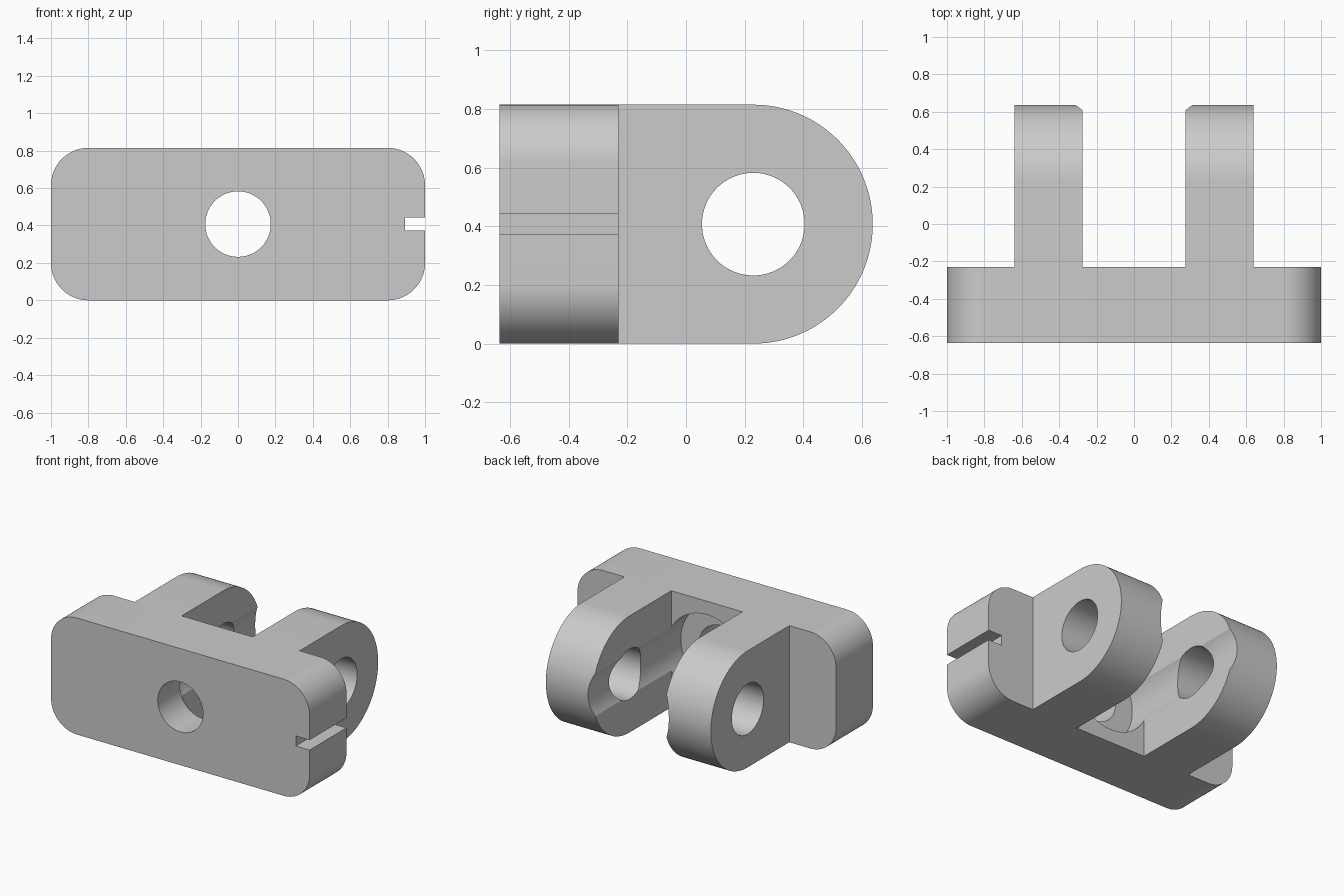
import bpy, bmesh, math
from mathutils import Vector

cube = bpy.data.objects.get("Cube")
if cube:
    bpy.data.objects.remove(cube, do_unlink=True)

# Main dimensions
HEIGHT = 0.815
MID = HEIGHT / 2
FRONT, STEP, BACK = -0.637, -0.23, 0.637
LUG_IN, LUG_OUT = 0.275, 0.638
PIVOT_Y = BACK - MID
HOLE_R, BORE_R, BORE_DEPTH = 0.175, 0.313, 0.16
CORNER = 0.2

grey = bpy.data.materials.new("plain grey")
grey.use_nodes = True
colour = (0.6, 0.6, 0.6, 1)
grey.diffuse_color = colour
grey.node_tree.nodes["Principled BSDF"].inputs["Base Color"].default_value = colour


def arc(cx, cy, r, start, end, steps):
    angles = [math.radians(start + (end - start) * i / steps) for i in range(steps + 1)]
    return [(cx + r * math.cos(a), cy + r * math.sin(a)) for a in angles]


def extrude(name, points, axis, start, end):
    """Extrude a closed profile: (x, z) along y, or (y, z) along x."""
    def place(u, v, w):
        return Vector((u, w, v)) if axis == "y" else Vector((w, u, v))
    bm = bmesh.new()
    face = bm.faces.new([bm.verts.new(place(u, v, start)) for u, v in points])
    result = bmesh.ops.extrude_face_region(bm, geom=[face])
    moved = [g for g in result["geom"] if isinstance(g, bmesh.types.BMVert)]
    bmesh.ops.translate(bm, verts=moved, vec=place(0, 0, end - start))
    bmesh.ops.recalc_face_normals(bm, faces=bm.faces[:])
    mesh = bpy.data.meshes.new(name)
    bm.to_mesh(mesh)
    bm.free()
    mesh.materials.append(grey)
    obj = bpy.data.objects.new(name, mesh)
    bpy.context.collection.objects.link(obj)
    return obj


def cylinder(name, u, r, axis, start, end):
    return extrude(name, arc(u, MID, r, 0, 360, 96)[:-1], axis, start, end)


def finish(obj, cutters):
    """Cut the part, drop the cutters and smooth its round faces."""
    bpy.ops.object.select_all(action="DESELECT")
    obj.select_set(True)
    bpy.context.view_layer.objects.active = obj
    for cutter in cutters:
        mod = obj.modifiers.new("cut", "BOOLEAN")
        mod.operation = "DIFFERENCE"
        mod.solver = "EXACT"
        mod.object = cutter
        bpy.ops.object.modifier_apply(modifier=mod.name)
        bpy.data.objects.remove(cutter, do_unlink=True)
    bpy.ops.object.shade_smooth_by_angle(angle=math.radians(25))


# Base plate: rounded block with a centre hole, a counterbore and a side slot
outline = []
for sx, top, start in ((1, 1, 0), (-1, 1, 90), (-1, 0, 180), (1, 0, 270)):
    cz = HEIGHT - CORNER if top else CORNER
    outline += arc(sx * (1 - CORNER), cz, CORNER, start, start + 90, 20)
plate = extrude("base_plate", outline, "y", FRONT, STEP)
slot = [(0.893, 0.373), (1.1, 0.373), (1.1, 0.443), (0.893, 0.443)]
finish(plate, [
    cylinder("hole_cutter", 0, HOLE_R, "y", -1, 0),
    cylinder("counterbore_cutter", 0, BORE_R, "y", STEP - BORE_DEPTH, 0),
    extrude("slot_cutter", slot, "y", -1, 0),
])

# Two lugs: round ends, cross holes and the bore grazing their inner faces
lug_profile = [(STEP, 0)] + arc(PIVOT_Y, MID, MID, -90, 90, 64) + [(STEP, HEIGHT)]
for side, sign in (("left", 1), ("right", -1)):
    lug = extrude(side + "_lug", lug_profile, "x", sign * LUG_IN, sign * LUG_OUT)
    finish(lug, [
        cylinder("pivot_cutter", PIVOT_Y, HOLE_R, "x", -1, 1),
        cylinder("bore_cutter", 0, BORE_R, "y", -1, 1),
    ])
